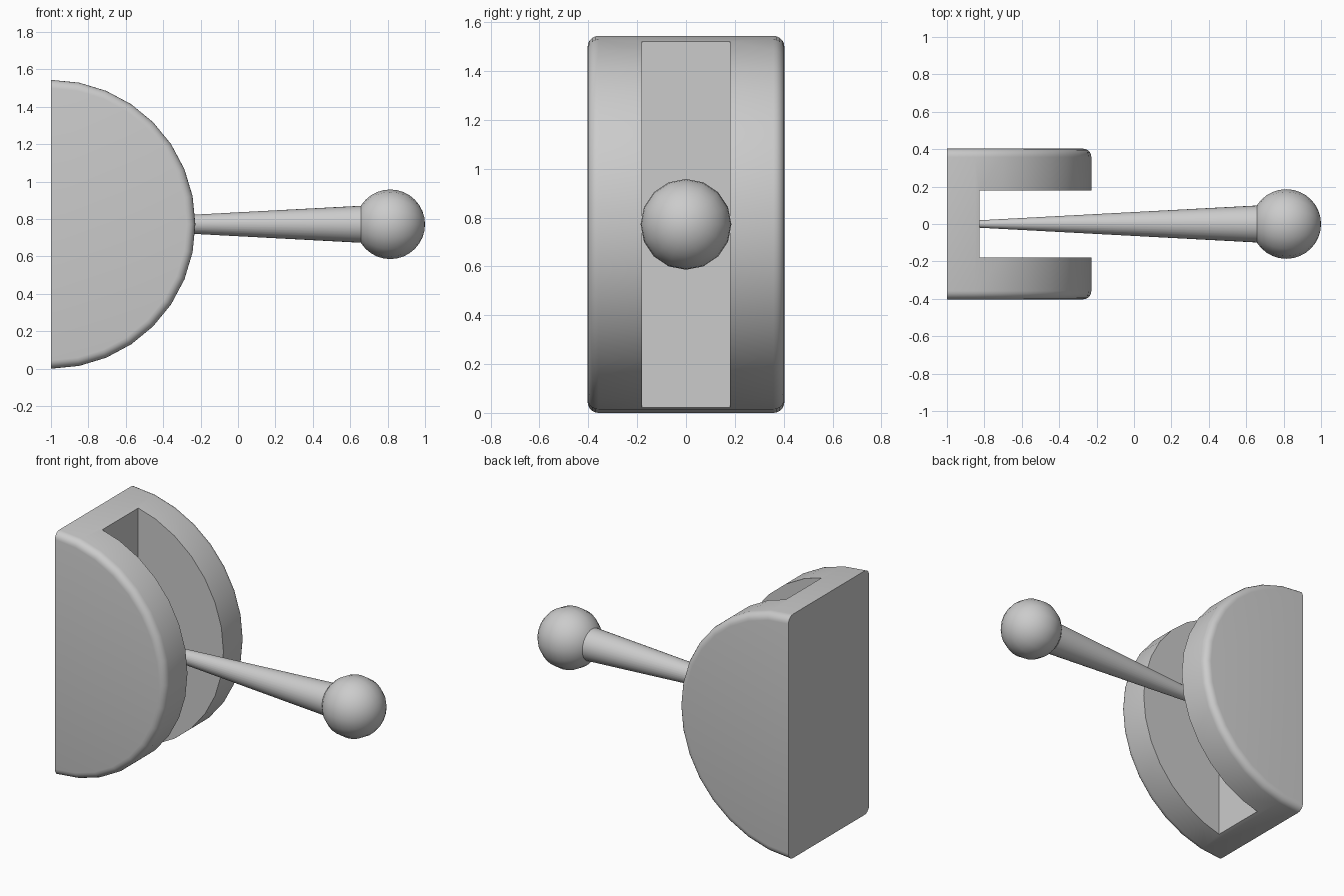
import bpy, bmesh, math
from mathutils import Matrix

old = bpy.data.objects.get("Cube")
if old:
    bpy.data.objects.remove(old, do_unlink=True)

# Single grey material
GREY = (0.6, 0.6, 0.6, 1.0)
mat = bpy.data.materials.new("plain grey")
mat.diffuse_color = GREY
mat.use_nodes = True
mat.node_tree.nodes["Principled BSDF"].inputs["Base Color"].default_value = GREY

R, W, BEV = 0.772, 0.403, 0.045      # radius, half width and rim rounding
BACK_X, SLOT_X, SLOT_W = -1.0, -0.825, 0.18
CZ = R                               # height of the common axis


def finish(bm, name):
    bmesh.ops.recalc_face_normals(bm, faces=bm.faces)
    mesh = bpy.data.meshes.new(name)
    bm.to_mesh(mesh)
    bm.free()
    mesh.materials.append(mat)
    ob = bpy.data.objects.new(name, mesh)
    bpy.context.collection.objects.link(ob)
    return ob


def select(ob):
    bpy.ops.object.select_all(action='DESELECT')
    ob.select_set(True)
    bpy.context.view_layer.objects.active = ob


def smooth(ob):
    select(ob)
    bpy.ops.object.shade_smooth_by_angle(angle=math.radians(35))


# Half-disc housing: loft arcs across the width, with rounded rims
def housing():
    corner = [(W - BEV + BEV * math.sin(a), R - BEV + BEV * math.cos(a))
              for a in (math.pi / 2 * i / 5 for i in range(6))]
    profile = [(-y, r) for y, r in reversed(corner)] + corner
    bm = bmesh.new()
    steps = 16
    arcs = [[bm.verts.new((BACK_X + r * math.sin(math.pi * i / steps), y,
                           CZ + r * math.cos(math.pi * i / steps)))
             for i in range(steps + 1)] for y, r in profile]
    for a, b in zip(arcs, arcs[1:]):
        for i in range(steps):
            bm.faces.new((a[i], a[i + 1], b[i + 1], b[i]))
    bm.faces.new(arcs[0])
    bm.faces.new(arcs[-1])
    # Flat back
    bm.faces.new([a[0] for a in arcs] + [a[-1] for a in reversed(arcs)])
    return finish(bm, "slotted_housing")


# Slot cutter
def slot_cutter():
    bm = bmesh.new()
    bmesh.ops.create_cube(bm, size=1.0, matrix=Matrix.Translation((SLOT_X + 0.6, 0, CZ))
                          @ Matrix.Diagonal((1.2, 2 * SLOT_W, 2.4, 1)))
    return finish(bm, "slot_cutter")


body = housing()
cutter = slot_cutter()
cutter.hide_render = True
cut = body.modifiers.new("slot", 'BOOLEAN')
cut.operation = 'DIFFERENCE'
cut.solver = 'EXACT'
cut.object = cutter
select(body)
bpy.ops.object.modifier_apply(modifier=cut.name)
bpy.data.objects.remove(cutter, do_unlink=True)
smooth(body)

# Tapered lever arm, running along x
ALONG_X = Matrix.Rotation(math.pi / 2, 4, 'Y')
x0, x1 = SLOT_X, 0.68
bm = bmesh.new()
bmesh.ops.create_cone(bm, cap_ends=True, segments=32, radius1=0.02, radius2=0.1,
                      depth=x1 - x0,
                      matrix=Matrix.Translation(((x0 + x1) / 2, 0, CZ)) @ ALONG_X)
smooth(finish(bm, "lever_arm"))

# Ball knob
bm = bmesh.new()
bmesh.ops.create_uvsphere(bm, u_segments=16, v_segments=16, radius=0.186,
                          matrix=Matrix.Translation((0.814, 0, CZ)) @ ALONG_X)
smooth(finish(bm, "ball_knob"))
